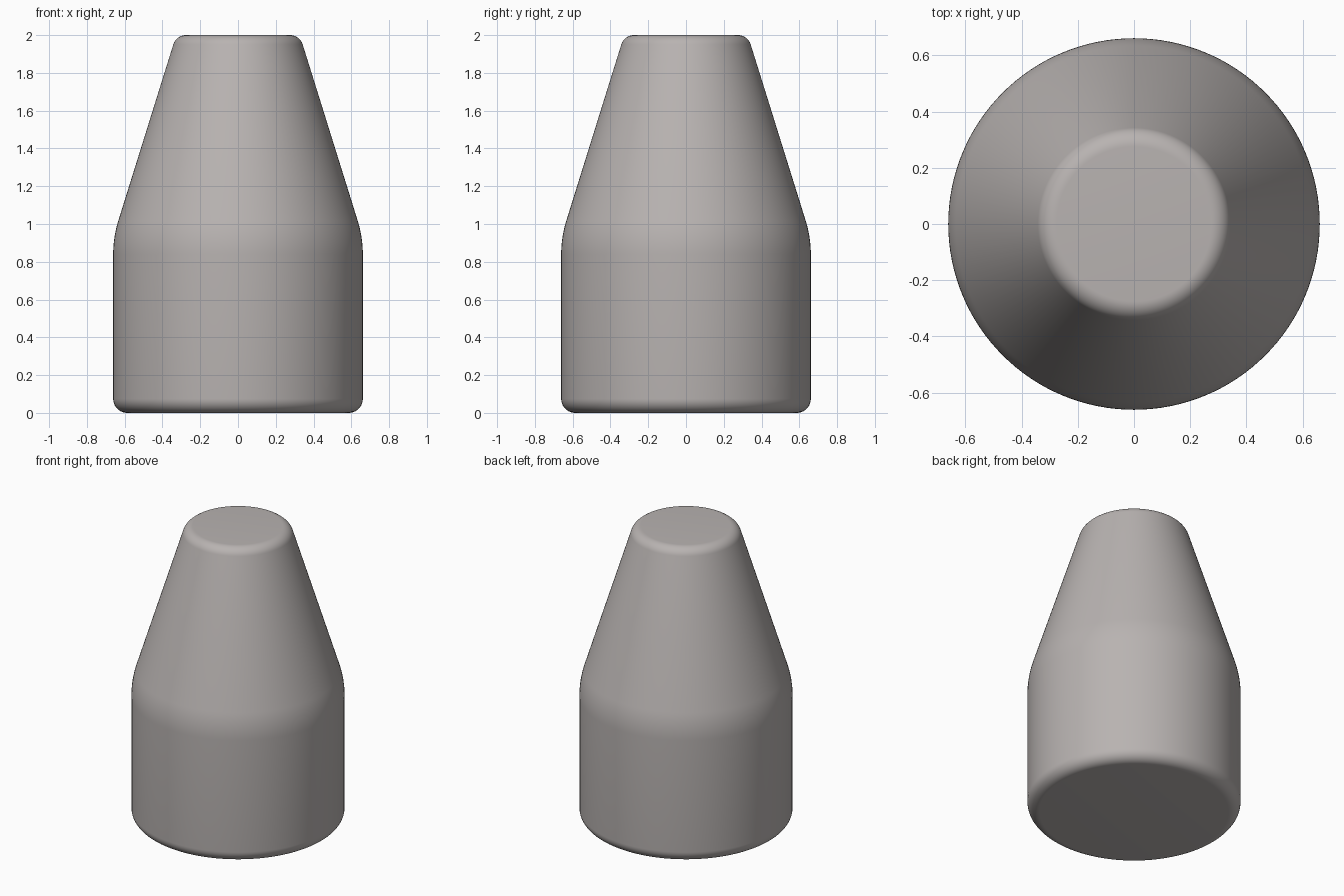
import bpy, bmesh, math
from mathutils import Vector

if "Cube" in bpy.data.objects:
    bpy.data.objects.remove(bpy.data.objects["Cube"])

SEGMENTS = 128


def fillet(prev, corner, nxt, radius, steps):
    """Points of an arc rounding one profile corner."""
    p, c, n = Vector(prev), Vector(corner), Vector(nxt)
    a, b = (p - c).normalized(), (n - c).normalized()
    half = a.angle(b) / 2
    centre = c + (a + b).normalized() * radius / math.sin(half)
    tangent = radius / math.tan(half)
    start = (c + a * tangent - centre).normalized()
    end = (c + b * tangent - centre).normalized()
    return [centre + start.slerp(end, i / steps) * radius for i in range(steps + 1)]


# Half profile (radius, height): base, straight wall, tapered shoulder, flat top
corners = [(0, 0), (0.661, 0), (0.661, 0.93), (0.327, 2.0), (0, 2.0)]
radii = [0.075, 0.6, 0.07]
profile = [Vector(corners[0])]
for i, r in enumerate(radii, 1):
    profile += fillet(corners[i - 1], corners[i], corners[i + 1], r, 10)
profile.append(Vector(corners[-1]))

# Revolve the profile into a solid body
bm = bmesh.new()
verts = [bm.verts.new((p.x, 0, p.y)) for p in profile]
edges = [bm.edges.new(pair) for pair in zip(verts, verts[1:])]
bmesh.ops.spin(bm, geom=verts + edges, cent=(0, 0, 0), axis=(0, 0, 1),
               angle=math.tau, steps=SEGMENTS, use_duplicate=False)
bmesh.ops.remove_doubles(bm, verts=bm.verts, dist=1e-5)
bmesh.ops.recalc_face_normals(bm, faces=bm.faces)

mesh = bpy.data.meshes.new("tapered_body")
bm.to_mesh(mesh)
bm.free()
body = bpy.data.objects.new("tapered_body", mesh)
bpy.context.collection.objects.link(body)

# Warm dark grey
grey = bpy.data.materials.new("warm_grey")
grey.diffuse_color = (0.48, 0.45, 0.44, 1)
grey.use_nodes = True
grey.node_tree.nodes["Principled BSDF"].inputs["Base Color"].default_value = grey.diffuse_color
mesh.materials.append(grey)

# Smooth shading
bpy.context.view_layer.objects.active = body
body.select_set(True)
bpy.ops.object.shade_smooth_by_angle(angle=math.radians(30))
